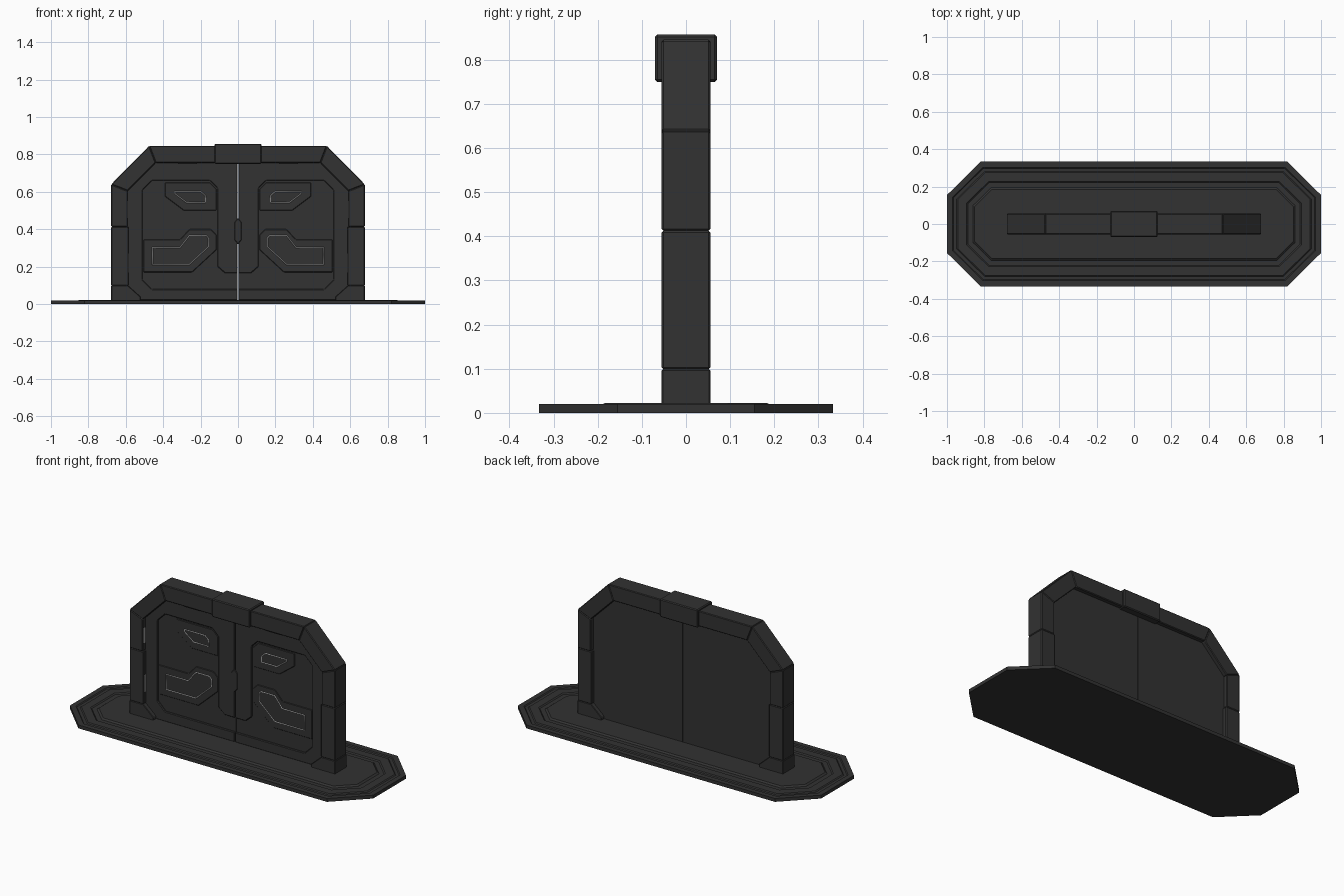
import bpy, bmesh

if "Cube" in bpy.data.objects:
    bpy.data.objects.remove(bpy.data.objects["Cube"])


def material(name, v):
    m = bpy.data.materials.new(name)
    m.diffuse_color = (v, v, v, 1)
    m.use_nodes = True
    m.node_tree.nodes["Principled BSDF"].inputs["Base Color"].default_value = m.diffuse_color
    return m


DARK = material("dark_metal", 0.032)
LIGHT = material("light_strip", 0.75)


def finish(name, bm, mat, bevel=0, mirror=False):
    bmesh.ops.recalc_face_normals(bm, faces=bm.faces)
    me = bpy.data.meshes.new(name)
    bm.to_mesh(me)
    bm.free()
    ob = bpy.data.objects.new(name, me)
    bpy.context.collection.objects.link(ob)
    me.materials.append(mat)
    if bevel:
        b = ob.modifiers.new("bevel", "BEVEL")
        b.width, b.segments = bevel, 1
    if mirror:
        m = ob.modifiers.new("mirror", "MIRROR")
        m.use_mirror_merge = False
    return ob


def prism(name, pts, y0, y1, bevel=0, mirror=True, mat=DARK):
    """Extrude an (x, z) outline from y0 to y1."""
    bm = bmesh.new()
    face = bm.faces.new([bm.verts.new((x, y0, z)) for x, z in pts])
    ext = bmesh.ops.extrude_face_region(bm, geom=[face])
    for v in ext["geom"]:
        if isinstance(v, bmesh.types.BMVert):
            v.co.y = y1
    return finish(name, bm, mat, bevel, mirror)


def rect(x0, x1, z0, z1):
    return [(x0, z0), (x1, z0), (x1, z1), (x0, z1)]


# Base plate: stepped octagon built from (inset, height) rings
bm = bmesh.new()
rings = []
for d, z in [(0, 0), (0, .02), (.03, .02), (.035, .015), (.052, .015), (.058, .02),
             (.105, .02), (.112, .014), (.138, .014), (.148, .022)]:
    a, b, c, e = .82 - .414 * d, .333 - d, 1 - d, .155 - .414 * d
    rings.append([bm.verts.new((x, y, z)) for x, y in
                  [(a, -b), (c, -e), (c, e), (a, b), (-a, b), (-c, e), (-c, -e), (-a, -b)]])
for lo, hi in zip(rings, rings[1:]):
    for i in range(8):
        j = (i + 1) % 8
        bm.faces.new((lo[i], lo[j], hi[j], hi[i]))
bm.faces.new(rings[0][::-1])
bm.faces.new(rings[-1])
finish("base_plate", bm, DARK)

# Door frame segments, separated by bevelled seams
D = .055
prism("frame_foot", [(.52, .015), (.678, .015), (.678, .099), (.588, .099), (.52, .038)], -D, D, .003)
prism("frame_lower_leg", rect(.585, .678, .099, .413), -D, D, .004)
prism("frame_upper_leg", [(.59, .413), (.678, .413), (.678, .64), (.59, .605)], -D, D, .004)
prism("frame_corner", [(.59, .605), (.678, .64), (.475, .846), (.44, .755)], -D, D, .004)
prism("frame_top_bar", [(.1, .755), (.44, .755), (.475, .846), (.1, .846)], -D, D, .004)
prism("top_block", rect(-.125, .125, .75, .857), -.07, .07, .005, mirror=False)

# Sliding door halves with a recessed front pattern
leaf = [(.0015, .02), (.6, .02), (.6, .62), (.455, .765), (.0015, .765)]
prism("door_leaf", leaf, -.018, .03)
prism("door_face", [(.0015, .165), (.07, .165), (.11, .2), (.11, .62), (.15, .66), (.46, .66),
                    (.51, .61), (.51, .13), (.46, .08), (.0015, .08)]
      + leaf, -.03, -.017, .004)
prism("upper_plate", [(.115, .5), (.29, .5), (.39, .575), (.39, .65), (.15, .65), (.115, .615)],
      -.023, -.017, .003)
prism("lower_plate", [(.115, .29), (.245, .17), (.505, .17), (.505, .345), (.31, .345),
                      (.26, .4), (.145, .4), (.115, .37)], -.023, -.017, .003)
prism("door_handle", [(0, .32), (.02, .345), (.02, .435), (0, .46), (-.02, .435), (-.02, .345)],
      -.035, -.028, .003, mirror=False)

# Window inserts with thin light outlines
windows = {
    "upper": [(.175, .543), (.275, .543), (.337, .59), (.337, .602), (.2, .602), (.175, .58)],
    "lower": [(.157, .307), (.26, .212), (.457, .212), (.457, .302), (.31, .302),
              (.26, .366), (.17, .366), (.157, .352)],
}
for key, pts in windows.items():
    prism(key + "_window", pts, -.025, -.02)
    for side, s in (("right", 1), ("left", -1)):
        cu = bpy.data.curves.new(key + "_outline_" + side, "CURVE")
        cu.dimensions = "3D"
        cu.bevel_depth, cu.bevel_resolution = .003, 0
        sp = cu.splines.new("POLY")
        sp.points.add(len(pts) - 1)
        for p, (x, z) in zip(sp.points, pts):
            p.co = (s * x, -.025, z, 1)
        sp.use_cyclic_u = True
        cu.materials.append(LIGHT)
        bpy.context.collection.objects.link(bpy.data.objects.new(cu.name, cu))

# Small light strips on the inner faces of the legs, dark tabs under the top bar
for i, (x, z0, z1) in enumerate([(.583, .17, .27), (.588, .46, .55)]):
    prism("leg_light_%d" % i, rect(x, x + .006, z0, z1), -.046, -.034, mat=LIGHT)
prism("top_tab", rect(.22, .32, .75, .757), -.048, -.03)
